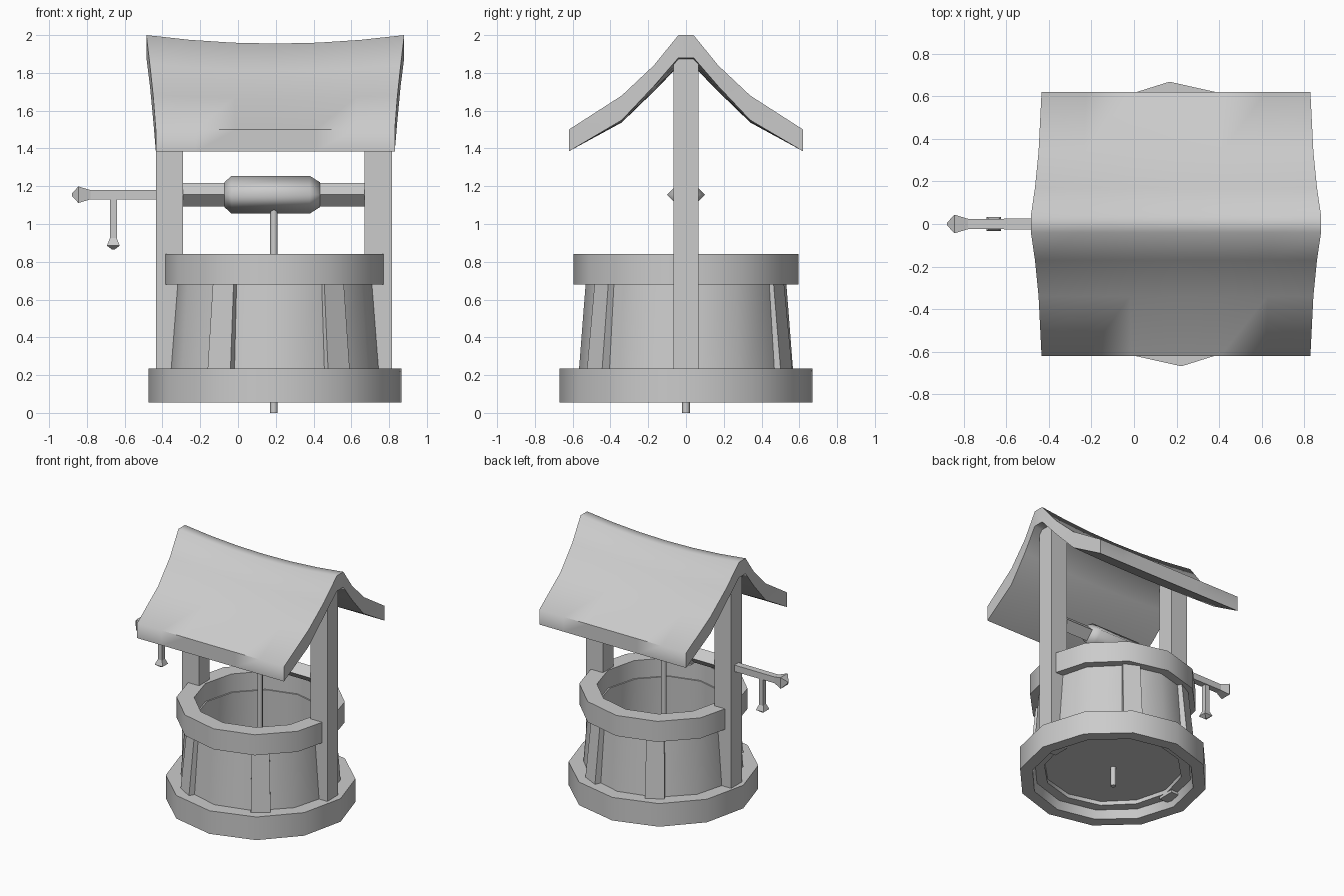
import bpy, bmesh, math
from mathutils import Matrix, Vector

if "Cube" in bpy.data.objects:
    bpy.data.objects.remove(bpy.data.objects["Cube"])

CX = 0.195  # axis of the well


def finish(name, bm, smooth=None):
    bmesh.ops.remove_doubles(bm, verts=bm.verts, dist=1e-5)
    bmesh.ops.recalc_face_normals(bm, faces=bm.faces)
    me = bpy.data.meshes.new(name)
    bm.to_mesh(me)
    bm.free()
    ob = bpy.data.objects.new(name, me)
    bpy.context.collection.objects.link(ob)
    if smooth:
        bpy.ops.object.select_all(action='DESELECT')
        ob.select_set(True)
        bpy.context.view_layer.objects.active = ob
        bpy.ops.object.shade_smooth_by_angle(angle=math.radians(smooth))
    return ob


def lathe(name, profile, n, matrix, phase=0, ring=False, smooth=None):
    """Revolve (radius, height) points; ring closes the profile, otherwise the ends are capped."""
    bm = bmesh.new()
    loops = []
    for r, h in profile:
        loop = []
        for i in range(n):
            a = math.radians(phase) + 2 * math.pi * i / n
            loop.append(bm.verts.new(matrix @ Vector((r * math.cos(a), r * math.sin(a), h))))
        loops.append(loop)
    pairs = list(zip(loops, loops[1:]))
    if ring:
        pairs.append((loops[-1], loops[0]))
    else:
        bm.faces.new(loops[0])
        bm.faces.new(loops[-1])
    for a, b in pairs:
        for i in range(n):
            j = (i + 1) % n
            bm.faces.new((a[i], a[j], b[j], b[i]))
    return finish(name, bm, smooth)


def box(name, x0, x1, y0, y1, z0, z1):
    bm = bmesh.new()
    bmesh.ops.create_cube(bm, size=1)
    for v in bm.verts:
        v.co = ((x0 + x1) / 2 + v.co.x * (x1 - x0), (y0 + y1) / 2 + v.co.y * (y1 - y0),
                (z0 + z1) / 2 + v.co.z * (z1 - z0))
    return finish(name, bm)


well = Matrix.Translation((CX, 0, 0))

# Stone body: base ring, tapered wall, rim ring and floor
lathe("base_ring", [(0.67, 0.055), (0.67, 0.235), (0.53, 0.235), (0.58, 0.055)], 12, well, 2.4, True, 40)
lathe("wall", [(0.575, 0.12), (0.53, 0.70), (0.46, 0.70), (0.49, 0.12)], 12, well, 0, True, 40)
lathe("rim_ring", [(0.595, 0.68), (0.595, 0.84), (0.47, 0.84), (0.47, 0.68)], 12, well, 1, True, 40)
lathe("floor", [(0.5, 0.15), (0.5, 0.165)], 12, well)

# Battens leaning against the wall
for k, ang in enumerate((-55, 64, 119, -120)):
    ob = box(f"batten_{k + 1}", 0, 1, -0.07, 0.07, 0, 1)
    rot = Matrix.Rotation(math.radians(ang), 4, 'Z')
    for v in ob.data.vertices:
        top, outer = v.co.z > 0.5, v.co.x > 0.5
        r = (0.545 if top else 0.592) - (0 if outer else 0.06)
        v.co = well @ rot @ Vector((r, v.co.y * (0.9 if top else 1), 0.70 if top else 0.22))

# Posts
box("left_post", -0.435, -0.29, -0.065, 0.065, 0.1, 1.88)
box("right_post", 0.67, 0.815, -0.065, 0.065, 0.1, 1.88)

# Winding gear: axle, drum, handle, crank and rope
along_x = Matrix.Translation((0, 0, 1.155)) @ Matrix.Rotation(math.pi / 2, 4, 'Y')
lathe("axle", [(0.062, -0.30), (0.062, 0.68)], 4, along_x)
lathe("drum", [(0.065, -0.072), (0.1, -0.035), (0.1, 0.38), (0.065, 0.435)], 4, along_x, smooth=100)
lathe("handle", [(0.008, -0.88), (0.062, -0.845), (0.034, -0.78), (0.036, -0.42)], 4, along_x, 45)
lathe("crank", [(0.01, 0.865), (0.048, 0.885), (0.026, 0.925), (0.026, 1.15)], 4,
      Matrix.Translation((-0.66, 0, 0)), 45)
lathe("rope", [(0.02, 0), (0.02, 1.08)], 8, Matrix.Translation((0.19, 0, 0)), smooth=50)

# Sagging roof: half profile (y, top z, underside z, sag weight), mirrored and swept along x
half = [(0.04, 2.0, 1.88, 1), (0.17, 1.84, 1.73, 0.62), (0.34, 1.68, 1.55, 0.28), (0.62, 1.50, 1.385, 0)]
top = [(-y, t, w) for y, t, u, w in reversed(half)] + [(y, t, w) for y, t, u, w in half]
under = [(y, u, w) for y, t, u, w in reversed(half)] + [(-y, u, w) for y, t, u, w in half]
section = top + under
bm = bmesh.new()
rows = []
for i in range(7):
    t = i / 3 - 1
    rows.append([bm.verts.new((0.1975 + t * (0.6325 + 0.05 * w), y, z - 0.045 * w * (1 - t * t)))
                 for y, z, w in section])
m = len(section)
for a, b in zip(rows, rows[1:]):
    for i in range(m):
        j = (i + 1) % m
        bm.faces.new((a[i], a[j], b[j], b[i]))
for row in (rows[0], rows[-1]):
    for i in range(7):
        bm.faces.new((row[i], row[i + 1], row[m - 2 - i], row[m - 1 - i]))
finish("roof", bm, 58)
